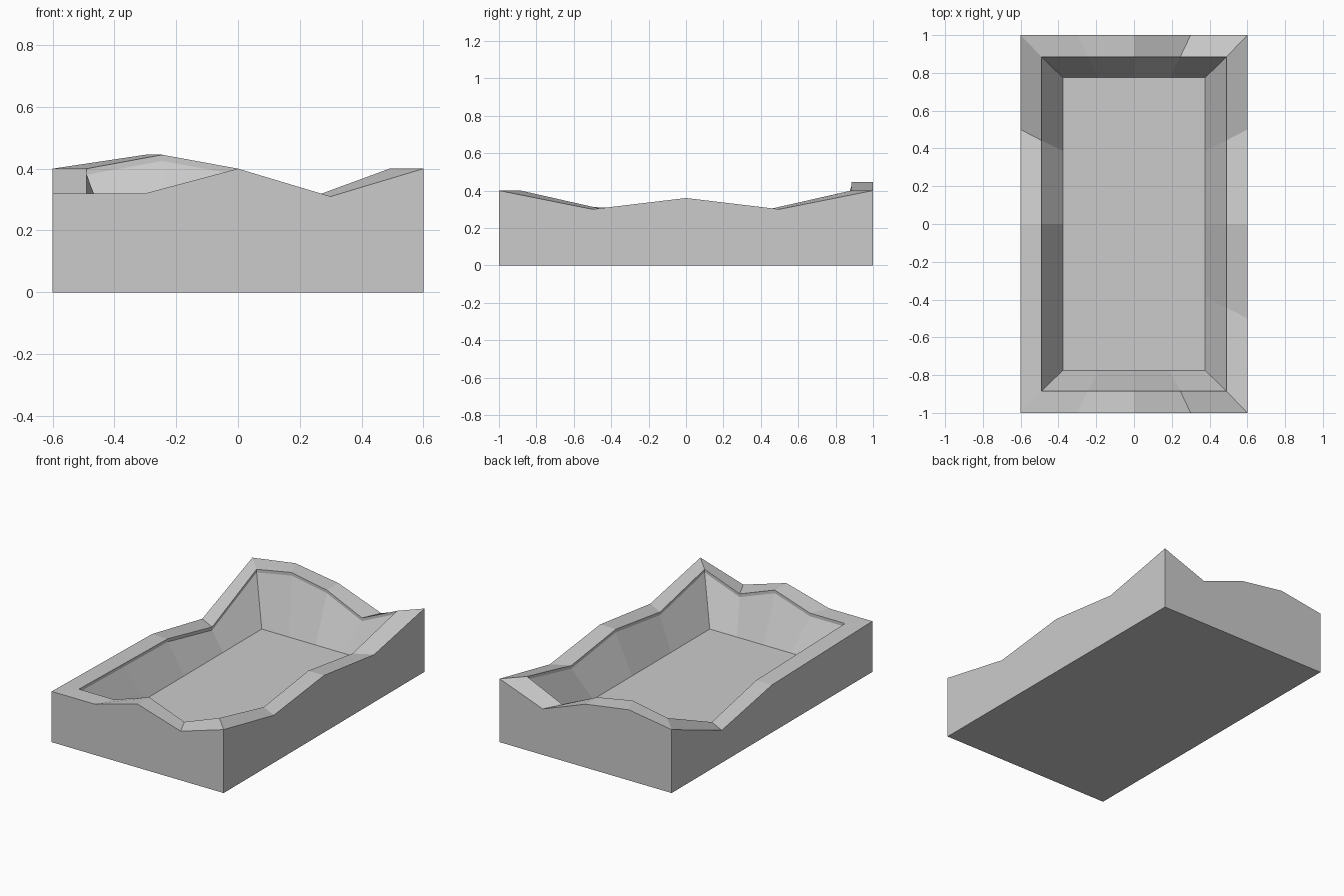
import bpy, bmesh

if "Cube" in bpy.data.objects:
    bpy.data.objects.remove(bpy.data.objects["Cube"])

# Rim heights, anticlockwise from the front left corner, four spans per side
front = [0.32, 0.32, 0.40, 0.31]
right = [0.40, 0.30, 0.36, 0.30]
back = [0.40, 0.29, 0.40, 0.445]
left = [0.40, 0.205, 0.30, 0.31]
heights = front + right + back + left


def outline(hx, hy):
    """Rectangle outline with each side split into four."""
    corners = [(-hx, -hy), (hx, -hy), (hx, hy), (-hx, hy)]
    points = []
    for i, (ax, ay) in enumerate(corners):
        bx, by = corners[(i + 1) % 4]
        points += [(ax + (bx - ax) * k / 4, ay + (by - ay) * k / 4) for k in range(4)]
    return points


bm = bmesh.new()


def ring(hx, hy, zs):
    return [bm.verts.new((x, y, z)) for (x, y), z in zip(outline(hx, hy), zs)]


# Base, outer rim, inner rim, small vertical lip, sloped wall down to floor
rings = [
    ring(0.6, 1.0, [0.0] * 16),
    ring(0.6, 1.0, heights),
    ring(0.49, 0.885, heights),
    ring(0.49, 0.885, [h - 0.02 for h in heights]),
    ring(0.377, 0.775, [0.095] * 16),
]
for a, b in zip(rings, rings[1:]):
    for i in range(16):
        j = (i + 1) % 16
        bm.faces.new((a[i], a[j], b[j], b[i]))

# Underside and tray floor
bm.faces.new(rings[0][::-1])
bm.faces.new(rings[-1])
bmesh.ops.recalc_face_normals(bm, faces=bm.faces)

mesh = bpy.data.meshes.new("wavy_tray")
bm.to_mesh(mesh)
bm.free()
tray = bpy.data.objects.new("wavy_tray", mesh)
bpy.context.collection.objects.link(tray)
